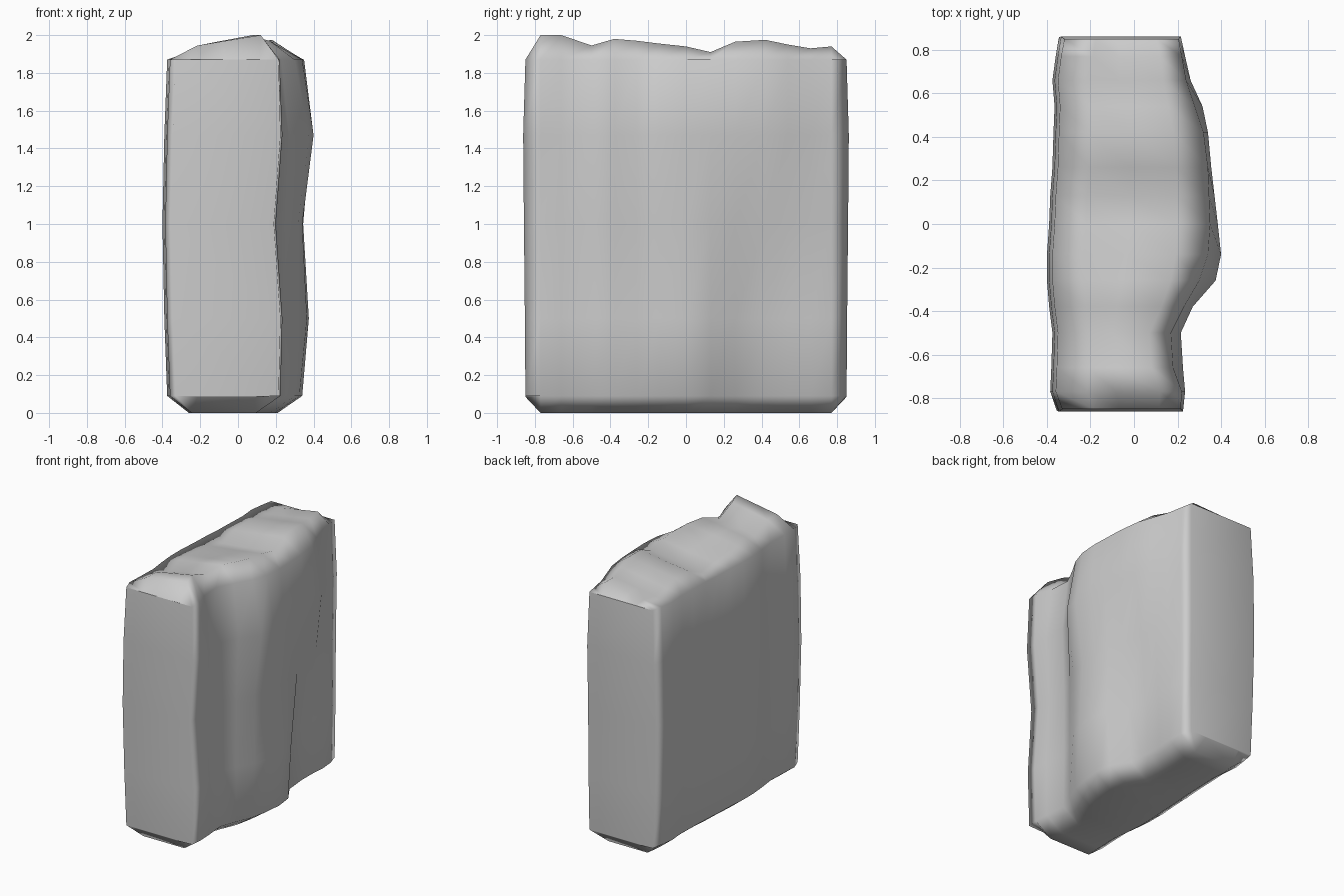
import bpy, bmesh

# Heights of the side rows, and how far each row steps in on the left / out at the ends
ROWS = [0.09, 0.5, 1.0, 1.47, 1.87]
LEFT_IN = [0.025, 0.01, 0.0, 0.01, 0.025]
END_OUT = [0.0, 0.003, 0.008, 0.012, 0.0]

# Cross-sections front to back: y, top height, left x, right x at each row
SECTIONS = [
    (-0.85, 1.87, -0.355, 0.215, 0.225, 0.19, 0.225, 0.215),
    (-0.77, 2.00, -0.385, 0.225, 0.235, 0.20, 0.235, 0.22),
    (-0.66, 2.00, -0.38, 0.22, 0.225, 0.20, 0.225, 0.18),
    (-0.50, 1.945, -0.375, 0.205, 0.20, 0.20, 0.215, 0.17),
    (-0.38, 1.98, -0.39, 0.25, 0.25, 0.25, 0.27, 0.23),
    (-0.26, 1.97, -0.40, 0.30, 0.32, 0.32, 0.375, 0.30),
    (-0.14, 1.955, -0.40, 0.325, 0.365, 0.34, 0.40, 0.34),
    (0.00, 1.94, -0.39, 0.34, 0.375, 0.345, 0.385, 0.35),
    (0.13, 1.91, -0.385, 0.325, 0.35, 0.34, 0.37, 0.345),
    (0.26, 1.965, -0.375, 0.245, 0.265, 0.31, 0.355, 0.34),
    (0.42, 1.975, -0.37, 0.23, 0.24, 0.285, 0.34, 0.32),
    (0.54, 1.95, -0.365, 0.23, 0.24, 0.265, 0.315, 0.28),
    (0.66, 1.93, -0.375, 0.24, 0.24, 0.25, 0.26, 0.24),
    (0.77, 1.94, -0.36, 0.23, 0.23, 0.23, 0.235, 0.22),
    (0.85, 1.87, -0.345, 0.205, 0.21, 0.21, 0.215, 0.205),
]


def section_ring(bm, sec):
    """One closed loop: up the right side, over the top, down the left, under the base."""
    y, top, left, *right = sec
    end = abs(y) > 0.84
    base = 0.085 if end else 0.0
    sign = 1 if y > 0 else -1

    def y_at(i):
        return y + sign * END_OUT[i] if end else y

    pts = [(right[i], y_at(i), ROWS[i]) for i in range(5)]
    tilt = 0.0 if end else 0.055
    inset = 0.10 + 0.4 * max(0.0, right[4] - 0.22)
    pts += [(right[4] - inset, y, top),
            ((left + right[4]) / 2, y, top - tilt * 0.6),
            (left + 0.17, y, top - tilt)]
    pts += [(left + LEFT_IN[i], y_at(i), ROWS[i]) for i in reversed(range(5))]
    pts += [(left + 0.14, y, base), (right[0] - 0.13, y, base)]
    return [bm.verts.new(p) for p in pts]


# Weathered stone slab, lofted through the sections and capped
bm = bmesh.new()
rings = [section_ring(bm, s) for s in SECTIONS]
n = len(rings[0])
for a, b in zip(rings, rings[1:]):
    for i in range(n):
        j = (i + 1) % n
        bm.faces.new((a[i], a[j], b[j], b[i]))
# End caps: quads between the matching right and left rows, then top and base strips
for ring in (rings[0], rings[-1]):
    for i in range(4):
        bm.faces.new((ring[i], ring[i + 1], ring[11 - i], ring[12 - i]))
    bm.faces.new(ring[4:9])
    bm.faces.new((ring[12], ring[13], ring[14], ring[0]))
bmesh.ops.recalc_face_normals(bm, faces=bm.faces)
for f in bm.faces:
    f.smooth = True

mesh = bpy.data.meshes.new("stone_slab")
bm.to_mesh(mesh)
bm.free()
slab = bpy.data.objects.new("stone_slab", mesh)
bpy.context.collection.objects.link(slab)
# Keep the broad end faces flat-looking with soft edges
slab.modifiers.new("flat_ends", 'WEIGHTED_NORMAL')
